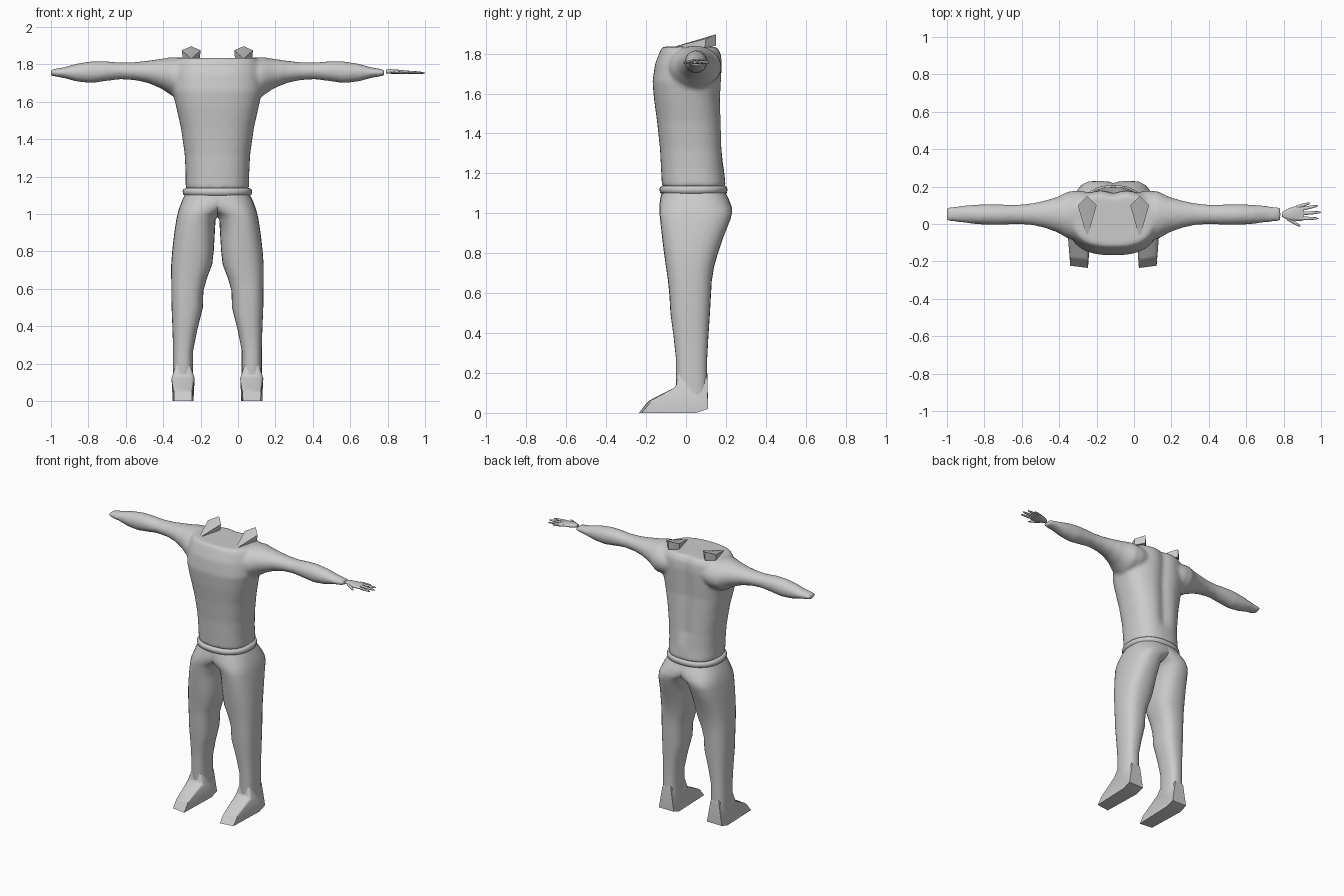
import bpy
import bmesh
from math import cos, sin, pi, exp, copysign
from mathutils import Vector

CENTRE = -0.11  # the body's own middle line
if "Cube" in bpy.data.objects:
    bpy.data.objects.remove(bpy.data.objects["Cube"])

grey = bpy.data.materials.new("plain grey")
grey.use_nodes = True
tone = (0.6, 0.6, 0.6, 1)
grey.diffuse_color = tone
grey.node_tree.nodes["Principled BSDF"].inputs["Base Color"].default_value = tone


def finish(bm, name, angle=50):
    """Turn a bmesh into a shaded object."""
    bmesh.ops.recalc_face_normals(bm, faces=bm.faces)
    mesh = bpy.data.meshes.new(name)
    bm.to_mesh(mesh)
    bm.free()
    mesh.materials.append(grey)
    obj = bpy.data.objects.new(name, mesh)
    bpy.context.collection.objects.link(obj)
    bpy.ops.object.select_all(action="DESELECT")
    obj.select_set(True)
    bpy.context.view_layer.objects.active = obj
    if angle:
        bpy.ops.object.shade_smooth_by_angle(angle=angle * pi / 180)
    return obj


def loft(bm, rings, place, power=2.0, sides=24):
    """Skin rounded rings given in hundredths as (along, a0, a1, b0, b1)."""
    loops = []
    for along, a0, a1, b0, b1 in rings:
        loop = []
        for i in range(sides):
            c, s = cos(2 * pi * i / sides), sin(2 * pi * i / sides)
            c = copysign(abs(c) ** (2 / power), c)
            s = copysign(abs(s) ** (2 / power), s)
            a = (a0 + a1 + (a1 - a0) * c) / 2
            b = (b0 + b1 + (b1 - b0) * s) / 2
            loop.append(bm.verts.new(Vector(place(along, a, b)) / 100))
        loops.append(loop)
    for low, high in zip(loops, loops[1:]):
        for i in range(sides):
            j = (i + 1) % sides
            bm.faces.new((low[i], low[j], high[j], high[i]))
    bm.faces.new(loops[0][::-1])
    bm.faces.new(loops[-1])


def upright(side=1):
    return lambda z, x, y: (side * x + CENTRE * 100, y, z)


def sideways(side):
    return lambda x, y, z: (side * x + CENTRE * 100, y, z)


# Shirt: torso and both sleeves fused into one skin
torso = [(113, -17, 17, -12, 20), (122, -17, 17, -12.5, 19), (132, -17.5, 17.5, -13, 18.5),
         (146, -19.5, 19.5, -14.5, 18), (157, -22, 22, -16, 17.5), (166, -24, 24, -16.8, 18),
         (175, -23.5, 23.5, -15.5, 18.5), (180, -23, 23, -13.5, 18), (183.5, -21, 21, -12, 16)]
sleeve = [(8, -9, 16, 166, 182), (18, -9.5, 18, 163, 183.5), (24, -8, 17.5, 163, 184),
          (30, -4.5, 14.5, 167, 183), (37, -2, 12.5, 170, 182), (44, -0.5, 11, 171.5, 181.2),
          (52, 0, 10.3, 172, 181), (60, -0.5, 10.5, 171, 181.7), (67, -0.5, 10.7, 170, 181.7),
          (75, 0, 10.3, 170.7, 180.5), (82, 1, 9.7, 172.6, 178.5), (89.3, 1.2, 9, 174, 177.2)]
bm = bmesh.new()
loft(bm, torso, upright(), 2.5, 48)
for v in bm.verts:  # soft spine groove and a shallow neck dip
    if v.co.y > 0.1 and v.co.z > 1.3:
        v.co.y -= 0.02 * exp(-((v.co.x - CENTRE) / 0.04) ** 2)
for side in (1, -1):
    loft(bm, sleeve, sideways(side))
shirt = finish(bm, "shirt", 0)
remesh = shirt.modifiers.new("fuse", "REMESH")
remesh.mode = "VOXEL"
remesh.voxel_size = 0.012
remesh.use_smooth_shade = True
smooth = shirt.modifiers.new("soften", "SMOOTH")
smooth.factor = 0.5
smooth.iterations = 5

# Rolled hem around the waist
hem = [(109.8, -17, 17, -12, 19.5), (110.3, -18.2, 18.2, -13, 20.5), (112, -18.6, 18.6, -13.3, 20.8),
       (113.2, -18.2, 18.2, -13, 20.5), (113.8, -17, 17, -12, 19.7)]
bm = bmesh.new()
loft(bm, hem, upright(), 2.3, 40)
finish(bm, "waist_hem", 60)

# Trouser legs, overlapping across the hips
leg = [(111, -17, 17, -12, 19.5), (107, -14, 19, -13, 21.5), (103, -7, 20.5, -13.4, 23),
       (100, -1, 21.3, -13.3, 23), (97, 1, 22, -13, 22.3), (88, 1.5, 23.3, -12, 18.7),
       (80, 2, 24.2, -11, 16), (73, 2.8, 24.7, -10, 14), (66, 5.5, 24.7, -9, 12.9),
       (59, 7.5, 24.6, -8.3, 12.5), (50, 7.8, 24.5, -7.8, 12), (38, 10.8, 24, -6.2, 11.2),
       (27, 13, 23.7, -5, 10.6), (12, 13, 23.7, -5, 10.7), (6, 13, 23.7, -4.5, 10.8)]
# Shoe side profile in (y, z), extruded across and narrowed at the toe
shoe = [(-5, 13), (-19, 6), (-23.5, 0), (5, 0), (11, 2), (10.8, 18), (6, 22), (-4, 22)]

for side, label in ((1, "left"), (-1, "right")):
    bm = bmesh.new()
    loft(bm, leg, upright(side), 2.5, 28)
    finish(bm, label + "_trouser_leg", 50)

    bm = bmesh.new()
    layers = []
    for x in (12.7, 24):
        layer = []
        for y, z in shoe:
            inset = 0.9 if y < -10 else 2.5 if z > 15 else 0
            across = x + (inset if x < 18 else -inset)
            toe = 1.2 if y < -10 and x > 18 else 0  # toe line slants outward
            layer.append(bm.verts.new(Vector((side * across + CENTRE * 100, y + toe, z)) / 100))
        layers.append(layer)
    bm.faces.new(layers[0])
    bm.faces.new(layers[1][::-1])
    for i in range(len(shoe)):
        j = (i + 1) % len(shoe)
        bm.faces.new((layers[0][i], layers[0][j], layers[1][j], layers[1][i]))
    bmesh.ops.recalc_face_normals(bm, faces=bm.faces)
    upper = [e for e in bm.edges if min(v.co.z for v in e.verts) > 0.03]
    bmesh.ops.bevel(bm, geom=upper, offset=0.014, segments=2, affect="EDGES", profile=0.5)
    finish(bm, label + "_shoe", 40)

    # Pointed shoulder spike
    bm = bmesh.new()
    spots = [(0, -7.5, 183), (-5, 10, 187.5), (5, 10, 187.5), (0, 15, 189.7),
             (-4.6, 9.5, 183), (4.6, 9.5, 183), (0, 15, 184)]
    for x, y, z in spots:
        bm.verts.new(Vector((x + side * 14 + CENTRE * 100, y, z)) / 100)
    bmesh.ops.convex_hull(bm, input=bm.verts)
    finish(bm, label + "_shoulder_spike", 25)

# Single left hand: flat palm, four fingers and a thumb
bm = bmesh.new()
palm = [(79, 4, 6, 175.2, 177.3), (81.5, 2.6, 7.8, 175, 177.4), (85, 1.8, 9.2, 174.8, 177.2),
        (89, 1.6, 9.8, 174.8, 176.8), (90.5, 2, 9.5, 175, 176.5)]
loft(bm, palm, lambda x, y, z: (x, y, z), 2.5, 16)
finish(bm, "left_palm", 50)

fingers = {"little_finger": ((87, 9), (94, 11.2)), "ring_finger": ((88, 7.7), (98.3, 9.8)),
           "middle_finger": ((88, 5.5), (100, 6.3)), "index_finger": ((88, 3), (98.6, 3)),
           "thumb": ((82, 3), (89, -1.3))}
for name, (root, tip) in fingers.items():
    start, end = Vector((*root, 176)), Vector((*tip, 175.4))
    way = (end - start).normalized()
    cross = way.cross(Vector((0, 0, 1)))

    def along_finger(t, a, b):
        return start.lerp(end, t) + cross * a + Vector((0, 0, b))

    bm = bmesh.new()
    loft(bm, [(0, -1, 1, -0.8, 0.8), (0.6, -0.85, 0.85, -0.7, 0.7), (0.9, -0.6, 0.6, -0.5, 0.5),
              (1, -0.2, 0.2, -0.2, 0.2)], along_finger, 2, 8)
    finish(bm, "left_" + name, 50)
